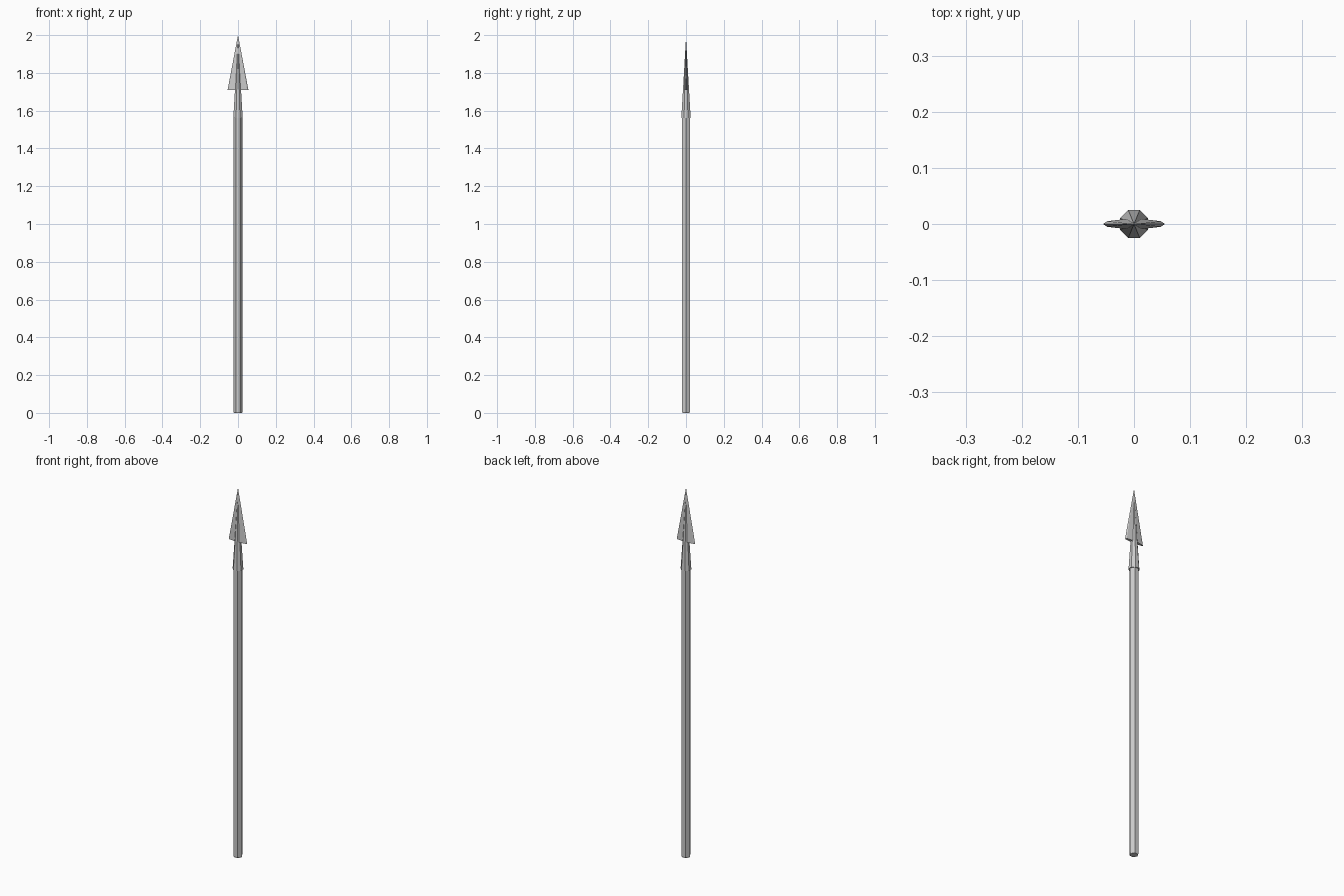
import bpy, math

if "Cube" in bpy.data.objects:
    bpy.data.objects.remove(bpy.data.objects["Cube"])

TIP = 2.0


def make(name, verts, faces):
    mesh = bpy.data.meshes.new(name)
    mesh.from_pydata(verts, [], faces)
    mesh.update()
    obj = bpy.data.objects.new(name, mesh)
    bpy.context.collection.objects.link(obj)
    return obj


def ring(n, r, offset=0.0):
    return [(r * math.cos(offset + 2 * math.pi * i / n),
             r * math.sin(offset + 2 * math.pi * i / n)) for i in range(n)]


def loft(name, sections, apex=None):
    """Skin (outline, z) sections, closing with a cap or a pointed apex."""
    n = len(sections[0][0])
    verts = [(x, y, z) for pts, z in sections for x, y in pts]
    faces = [tuple(reversed(range(n)))]
    for s in range(len(sections) - 1):
        for i in range(n):
            j = (i + 1) % n
            faces.append((s * n + i, s * n + j, (s + 1) * n + j, (s + 1) * n + i))
    last = (len(sections) - 1) * n
    if apex is None:
        faces.append(tuple(range(last, last + n)))
    else:
        verts.append((0, 0, apex))
        faces += [(last + i, last + (i + 1) % n, len(verts) - 1) for i in range(n)]
    return make(name, verts, faces)


# six-sided wooden shaft with a slightly eased butt
loft("shaft", [(ring(6, 0.0215), 0.0), (ring(6, 0.0235), 0.006), (ring(6, 0.0235), 1.575)])

# eight-sided socket tapering into the central ridge of the head
loft("socket", [(ring(8, 0.027, math.pi / 8), 1.56)], TIP - 0.015)

# flat blade with two barbs, mirrored outline
quarter = [(0.055, 0.0), (0.048, 0.005), (0.014, 0.009)]
upper = quarter + [(-x, y) for x, y in reversed(quarter)]
outline = upper + [(-x, -y) for x, y in upper[1:-1]]
loft("blade", [(outline, 1.71)], TIP)
